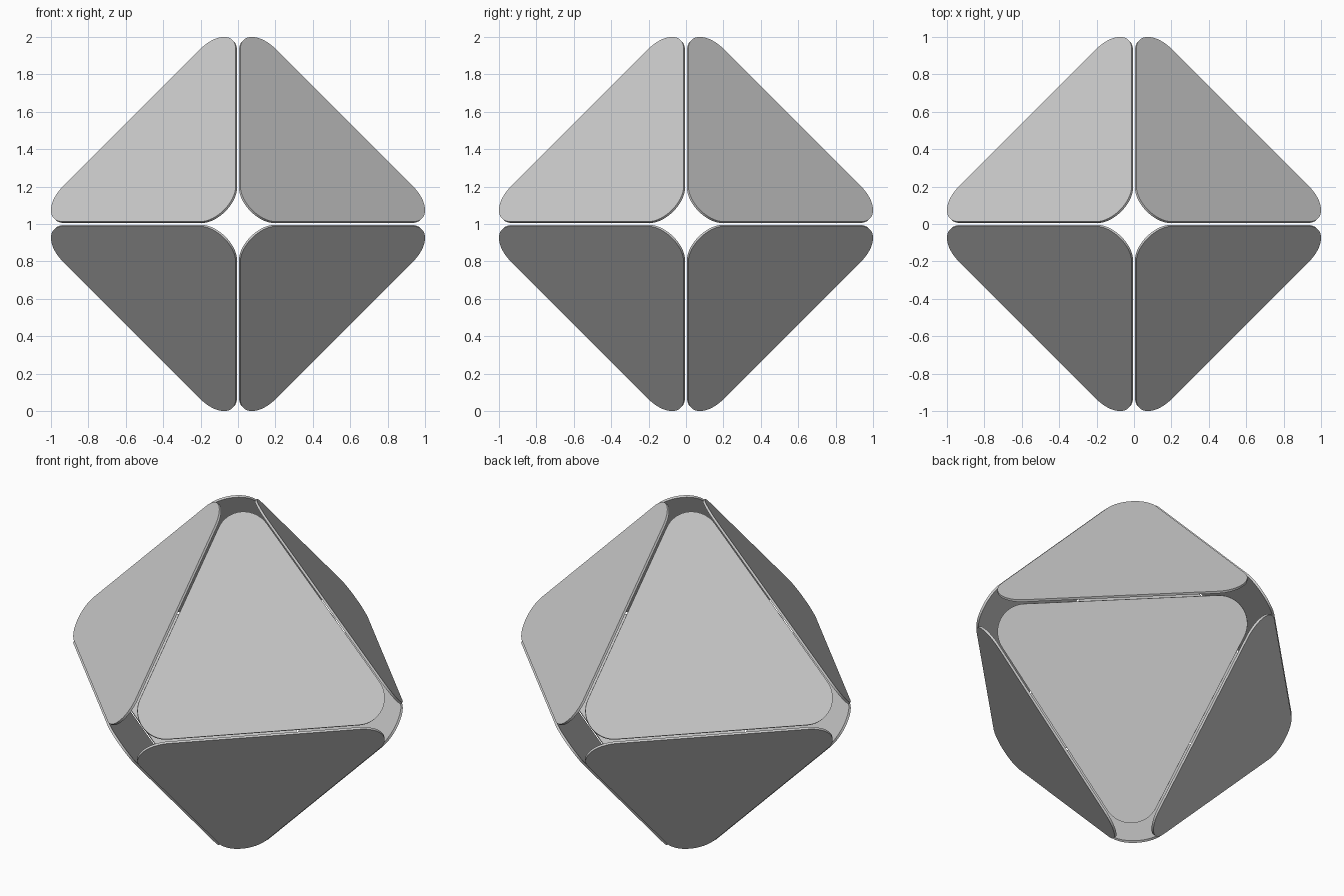
import bpy, bmesh, math
from mathutils import Vector

if "Cube" in bpy.data.objects:
    bpy.data.objects.remove(bpy.data.objects["Cube"])

D = 1.15        # plane x + y + z = D of each outer face
GAP = 0.013     # half gap between neighbouring panels
THICK = 0.013   # panel thickness
RADIUS = (D - 2 * GAP - 1.0) * math.sqrt(6) / 2   # fillet so the tips reach 1.0
STEPS = 16


def rounded_triangle():
    """Outline of the panel lying in the +++ octant."""
    corners = [Vector([D - 2 * GAP if i == k else GAP for i in range(3)]) for k in range(3)]
    mid = sum(corners, Vector()) / 3
    normal = Vector((1, 1, 1)).normalized()
    pts = []
    for c in corners:
        out = (c - mid).normalized()
        side = normal.cross(out)
        centre = c - out * 2 * RADIUS
        for s in range(STEPS + 1):
            a = math.radians(-60 + 120 * s / STEPS)
            pts.append(centre + RADIUS * (out * math.cos(a) + side * math.sin(a)))
    return pts, normal


def panel(name, signs):
    pts, normal = rounded_triangle()
    bm = bmesh.new()

    def place(p):
        return bm.verts.new((p.x * signs[0], p.y * signs[1], p.z * signs[2] + 1))

    outer = [place(p) for p in pts]
    inner = [place(p - normal * THICK) for p in pts]
    bm.faces.new(outer)
    bm.faces.new(inner[::-1])
    for i in range(len(pts)):
        j = (i + 1) % len(pts)
        bm.faces.new((outer[j], outer[i], inner[i], inner[j]))
    bmesh.ops.recalc_face_normals(bm, faces=bm.faces[:])
    mesh = bpy.data.meshes.new(name)
    bm.to_mesh(mesh)
    bm.free()
    ob = bpy.data.objects.new(name, mesh)
    bpy.context.collection.objects.link(ob)
    bpy.ops.object.select_all(action='DESELECT')
    ob.select_set(True)
    bpy.context.view_layer.objects.active = ob
    bpy.ops.object.shade_smooth_by_angle(angle=math.radians(30))


# Eight thin panels, one per octant, forming a hollow octahedron
for sx, nx in ((1, "right"), (-1, "left")):
    for sy, ny in ((1, "back"), (-1, "front")):
        for sz, nz in ((1, "upper"), (-1, "lower")):
            panel(f"{nz}_{ny}_{nx}_panel", (sx, sy, sz))
